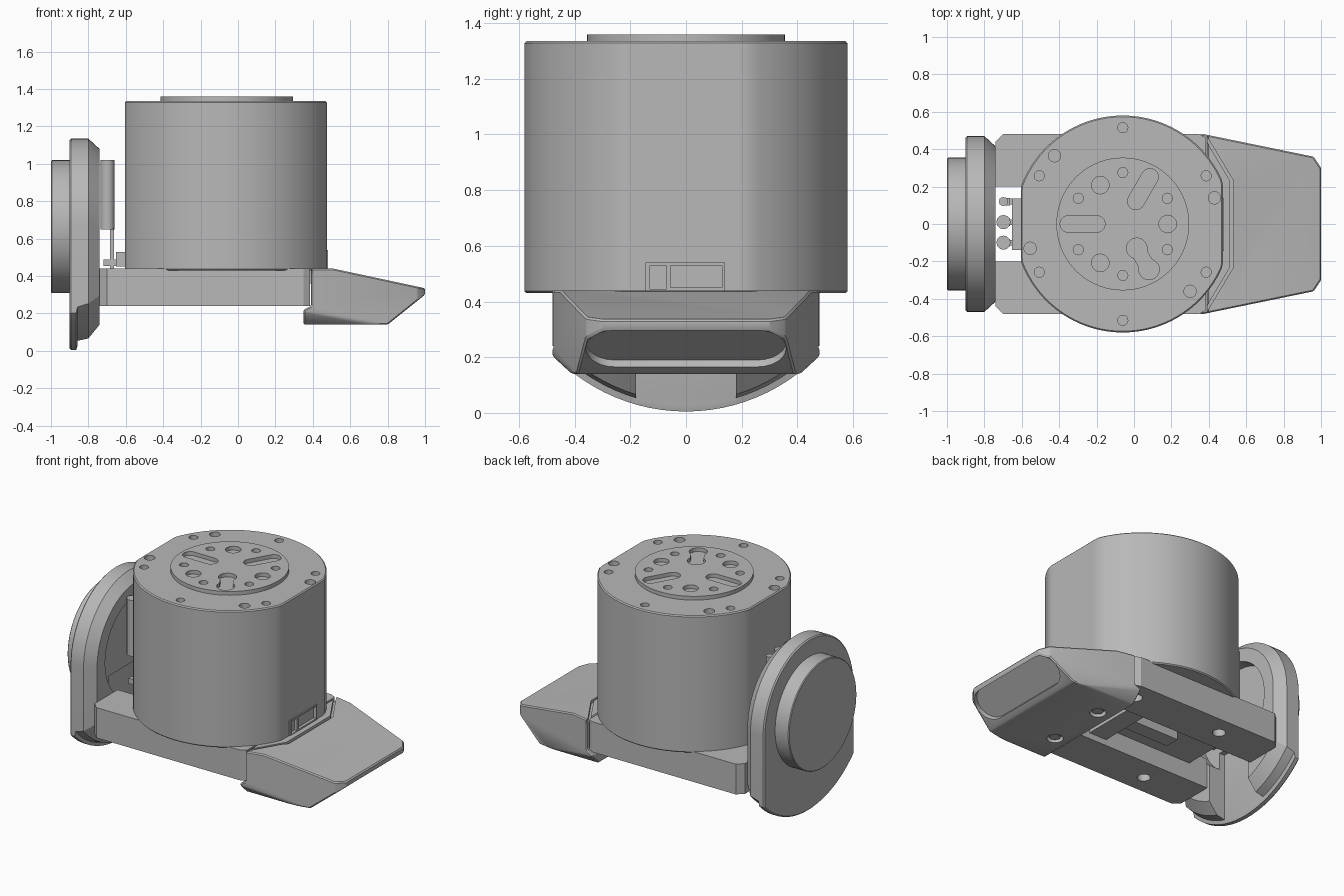
import bpy, bmesh
from math import sin, cos, pi, asin, radians
from mathutils import Vector

cube = bpy.data.objects.get("Cube")
if cube:
    bpy.data.objects.remove(cube, do_unlink=True)

grey = bpy.data.materials.new("machined_grey")
grey.use_nodes = True
COLOUR = (0.48, 0.48, 0.48, 1)
grey.diffuse_color = COLOUR
for node in grey.node_tree.nodes:
    if node.type == 'BSDF_PRINCIPLED':
        node.inputs["Base Color"].default_value = COLOUR
        node.inputs["Roughness"].default_value = 0.6

CX = -0.06      # motor axis
HUB_Z = 0.665   # height of the side hub axis


def finish(name, bm):
    bmesh.ops.recalc_face_normals(bm, faces=bm.faces)
    mesh = bpy.data.meshes.new(name)
    bm.to_mesh(mesh)
    bm.free()
    mesh.materials.append(grey)
    ob = bpy.data.objects.new(name, mesh)
    bpy.context.collection.objects.link(ob)
    return ob


def add_loft(bm, rings):
    loops = [[bm.verts.new(p) for p in ring] for ring in rings]
    n = len(loops[0])
    for a, b in zip(loops, loops[1:]):
        for i in range(n):
            j = (i + 1) % n
            bm.faces.new((a[i], a[j], b[j], b[i]))
    bm.faces.new(loops[0][::-1])
    bm.faces.new(loops[-1])


def loft(name, *rings):
    bm = bmesh.new()
    add_loft(bm, rings)
    return finish(name, bm)


def prism(name, pts, z0, z1):
    return loft(name, *[[(x, y, z) for x, y in pts] for z in (z0, z1)])


def box(name, x0, x1, y0, y1, z0, z1):
    return prism(name, [(x0, y0), (x1, y0), (x1, y1), (x0, y1)], z0, z1)


def circle(r, cx=0.0, cy=0.0, n=32):
    return [(cx + r * cos(2 * pi * i / n), cy + r * sin(2 * pi * i / n)) for i in range(n)]


def capsule(half, r, n=12):
    right = [(half + r * cos(a), r * sin(a)) for a in [pi * i / n - pi / 2 for i in range(n + 1)]]
    return right + [(-x, -y) for x, y in right]


def activate(ob):
    bpy.ops.object.select_all(action='DESELECT')
    bpy.context.view_layer.objects.active = ob
    ob.select_set(True)


def bevel(ob, width, segments=1):
    m = ob.modifiers.new("edge", 'BEVEL')
    m.width, m.segments, m.limit_method, m.angle_limit = width, segments, 'ANGLE', radians(35)
    activate(ob)
    bpy.ops.object.modifier_apply(modifier=m.name)


def cut(ob, *cutters):
    for c in cutters:
        c.hide_render = True
        m = ob.modifiers.new("cut", 'BOOLEAN')
        m.operation, m.solver, m.object = 'DIFFERENCE', 'EXACT', c
        activate(ob)
        bpy.ops.object.modifier_apply(modifier=m.name)
        bpy.data.objects.remove(c, do_unlink=True)


def smooth(ob, angle=25):
    activate(ob)
    bpy.ops.object.shade_smooth_by_angle(angle=radians(angle))


def drill(ob, r, x, y, z0, z1):
    cut(ob, prism("drill", circle(r, x, y, 20), z0, z1))


def polar(r, deg):
    return CX + r * cos(radians(deg)), r * sin(radians(deg))


# Motor housing: a cylinder with two flats
outline = [(min(max(x, -0.605), 0.475), y) for x, y in circle(0.58, CX, 0, 120)]
motor = prism("motor_housing", outline, 0.43, 1.335)
bevel(motor, 0.007)
for k in range(6):
    drill(motor, 0.027, *polar(0.515, 30 + 60 * k), 1.29, 1.4)
for x, y in ((-0.425, 0.365), (0.43, 0.14), (-0.555, -0.13), (0.3, -0.36)):
    drill(motor, 0.033, x, y, 1.29, 1.4)
    drill(motor, 0.025, x, -y, 0.4, 0.47)
smooth(motor)

# Output disc with screw holes and slots
disc = prism("output_disc", circle(0.355, CX, 0, 72), 1.25, 1.36)
for k in range(6):
    drill(disc, 0.027, *polar(0.275, 30 + 60 * k), 1.31, 1.4)
for k in range(3):
    drill(disc, 0.047, *polar(0.24, 120 * k), 1.31, 1.4)
    angle = 60 + 120 * k
    c, s = cos(radians(angle)), sin(radians(angle))
    mx, my = polar(0.215, angle)
    half, r = (0.075, 0.045) if k < 2 else (0.06, 0.04)
    pts = [(mx + u * c - v * s, my + u * s + v * c) for u, v in capsule(half, r)]
    cut(disc, prism("slot_cutter", pts, 1.30, 1.4))
for radius in (0.15, 0.28):
    drill(disc, 0.055, *polar(radius, 300), 1.305, 1.4)
smooth(disc)

# Socket on the motor's flat face
socket = box("motor_socket", 0.44, 0.481, -0.145, 0.14, 0.435, 0.54)
cut(motor, box("socket_pocket", 0.43, 0.6, -0.14, 0.135, 0.437, 0.535))
cut(socket, box("small_port", 0.462, 0.6, -0.13, -0.07, 0.445, 0.53),
    box("large_port", 0.462, 0.6, -0.055, 0.13, 0.45, 0.53))

# Base rails, mirrored, with screw holes underneath
rail = [(-0.74, 0.2), (-0.74, 0.44), (-0.7, 0.48), (0.35, 0.48), (0.385, 0.46), (0.385, 0.2)]
for side, label in ((1, "left"), (-1, "right")):
    ob = prism(label + "_rail", [(x, side * y) for x, y in rail], 0.24, 0.44)
    for x in (-0.37, 0.28):
        drill(ob, 0.04, x, side * 0.35, 0.2, 0.36)
    smooth(ob)
box("deck", -0.6, 0.45, -0.21, 0.21, 0.36, 0.438)
box("cross_bar", 0.05, 0.18, -0.21, 0.21, 0.28, 0.4)
box("spine", -0.3, 0.36, -0.05, 0.05, 0.3, 0.4)

# Nose: side profile trimmed by tapering planes
profile = [(0.39, 0.44), (0.51, 0.44), (1.0, 0.335), (1.0, 0.30), (0.8, 0.14),
           (0.35, 0.14), (0.35, 0.22), (0.39, 0.24)]
bm = bmesh.new()
add_loft(bm, [[(x, y, z) for x, z in profile] for y in (-0.48, 0.48)])
for side in (1, -1):
    for co, no in (((0.4, 0.475, 0), (0.115, 0.56, 0)),
                   ((0.96, 0.36, 0), (0.06, 0.04, 0)),
                   ((0, 0.475, 0.2), (0, 0.06, -0.065))):
        res = bmesh.ops.bisect_plane(
            bm, geom=bm.verts[:] + bm.edges[:] + bm.faces[:], dist=1e-5,
            plane_co=(co[0], side * co[1], co[2]),
            plane_no=Vector((no[0], side * no[1], no[2])).normalized(), clear_outer=True)
        edges = [e for e in res["geom_cut"] if isinstance(e, bmesh.types.BMEdge)]
        bmesh.ops.edgeloop_fill(bm, edges=edges)
nose = finish("nose", bm)
bevel(nose, 0.007)

# Oblong pocket in the nose's sloping underside
centre = Vector((0.9125, 0, 0.232))
slope, inward = Vector((0.78, 0, 0.625)), Vector((-0.625, 0, 0.78))
oval = capsule(0.255, 0.105)
cut(nose, loft("pocket_cutter", *[
    [centre + Vector((0, u, 0)) + slope * v + inward * d for u, v in oval]
    for d in (-0.1, 0.03)]))

# Groove between nose and base, and screws under the nose
front = [(0.395, 0.5), (0.395, 0.46), (0.532, 0.23)]
edge = front + [(x, -y) for x, y in front[::-1]]
band = edge + [(x - 0.018, y) for x, y in edge[::-1]]
cut(nose, prism("groove_cutter", band, 0.415, 0.5))
for y in (-0.2, 0.2):
    drill(nose, 0.05, 0.45, y, 0.1, 0.17)
    prism("nose_screw", circle(0.033, 0.45, y, 20), 0.15, 0.18)
smooth(nose)


# Side plate: round top, straight sides, wide curved foot
def plate_ring(x, rs, rb):
    top = [(rs * cos(pi * i / 36), rs * sin(pi * i / 36)) for i in range(37)]
    a = asin(rs / rb)
    foot = [(rb * sin(t), -rb * cos(t)) for t in [-a + 2 * a * i / 24 for i in range(25)]]
    return [(x, y, HUB_Z + z) for y, z in top + foot]


plate = loft("side_plate", *[plate_ring(*p) for p in (
    (-0.9, 0.462, 0.652), (-0.892, 0.47, 0.66), (-0.865, 0.47, 0.66),
    (-0.858, 0.47, 0.637), (-0.80, 0.47, 0.625), (-0.74, 0.415, 0.555))])


def x_cylinder(name, r, x0, x1, n=72):
    return loft(name, *[[(x, y, HUB_Z + z) for y, z in circle(r, n=n)] for x in (x0, x1)])


cut(plate, x_cylinder("recess_cutter", 0.33, -0.82, -0.6),
    box("channel_cutter", -0.858, -0.6, -0.18, 0.18, -0.1, 0.5))
smooth(plate)
hub = x_cylinder("side_hub", 0.355, -1.0, -0.88)
bevel(hub, 0.005)
smooth(hub)

# Cable plugs between the plate and the motor
for i, (y, r) in enumerate(((0.01, 0.038), (-0.1, 0.038), (0.12, 0.024))):
    smooth(prism("cable_plug", circle(r, -0.698, y, 12), 0.65, 1.02), 40)
    box("plug_pin", -0.685, -0.662, y - 0.02, y + 0.02, 0.44, 0.66)
    box("plug_tab", -0.72, -0.6, y - 0.015, y + 0.015, 0.455, 0.49)
box("cable_socket", -0.652, -0.6, -0.14, 0.135, 0.45, 0.53)
